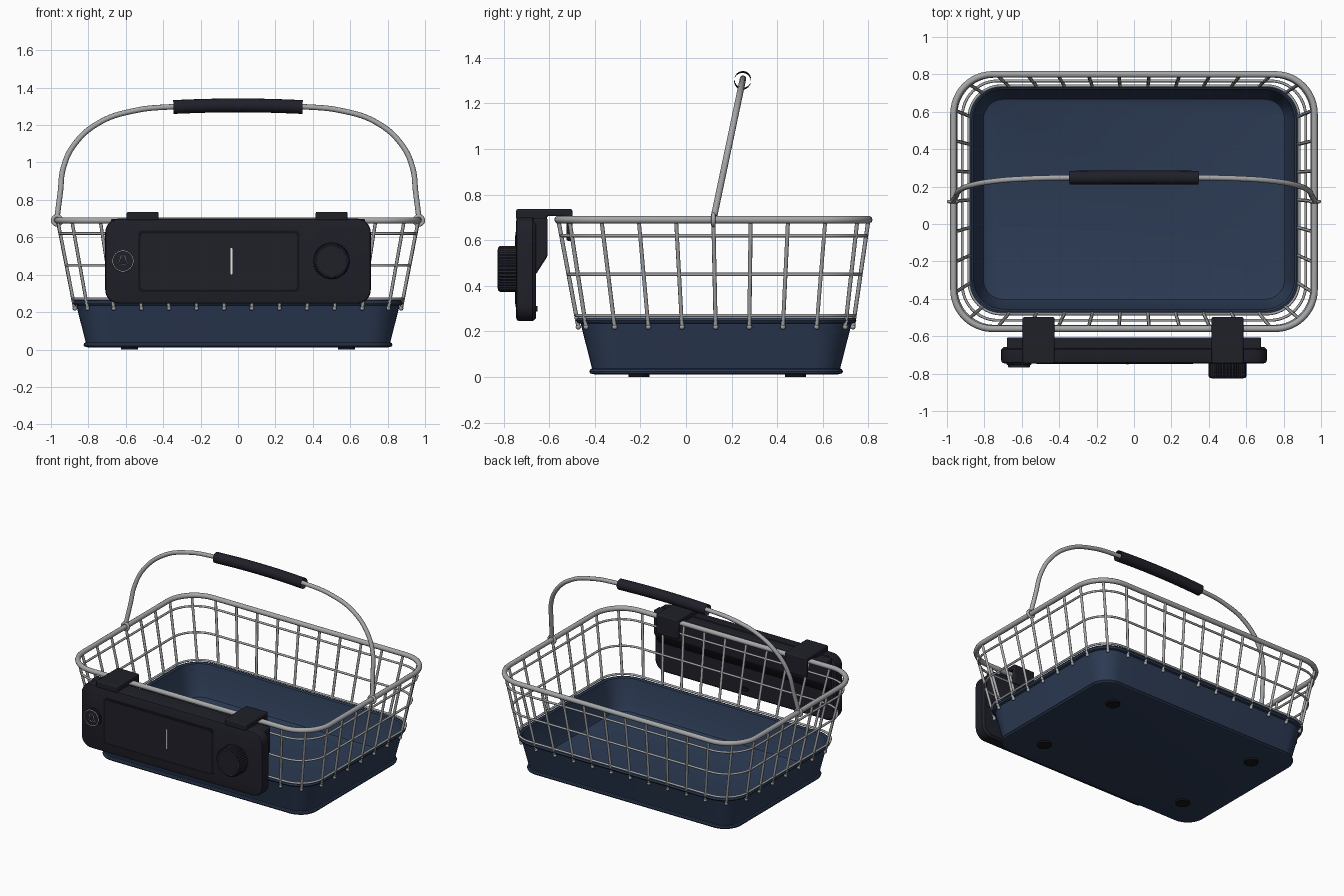
import bpy, bmesh
from math import sin, cos, pi
from mathutils import Vector

cube = bpy.data.objects.get("Cube")
if cube:
    bpy.data.objects.remove(cube, do_unlink=True)


def material(name, r, g, b):
    m = bpy.data.materials.new(name)
    m.use_nodes = True
    m.diffuse_color = (r, g, b, 1)
    bsdf = next(n for n in m.node_tree.nodes if n.type == 'BSDF_PRINCIPLED')
    bsdf.inputs["Base Color"].default_value = (r, g, b, 1)
    return m


BLUE = material("navy blue", .025, .043, .088)
DARK = material("charcoal", .014, .014, .022)
BLACK = material("black rubber", .007, .007, .009)
METAL = material("grey metal", .38, .385, .395)
WHITE = material("white", .85, .85, .85)


def finish(obj, mat, angle=.6):
    obj.data.materials.clear()
    obj.data.materials.append(mat)
    bpy.ops.object.select_all(action='DESELECT')
    obj.select_set(True)
    bpy.context.view_layer.objects.active = obj
    bpy.ops.object.shade_smooth_by_angle(angle=angle)
    return obj


def add_mesh(name, bm, mat):
    bmesh.ops.recalc_face_normals(bm, faces=bm.faces)
    me = bpy.data.meshes.new(name)
    bm.to_mesh(me)
    bm.free()
    obj = bpy.data.objects.new(name, me)
    bpy.context.collection.objects.link(obj)
    return finish(obj, mat)


def loft(name, sections, mat):
    """Skin a list of equal-length closed sections and cap both ends."""
    bm = bmesh.new()
    rings = [[bm.verts.new(p) for p in s] for s in sections]
    n = len(rings[0])
    for a, b in zip(rings, rings[1:]):
        for i in range(n):
            j = (i + 1) % n
            bm.faces.new((a[i], a[j], b[j], b[i]))
    bm.faces.new(rings[0])
    bm.faces.new(rings[-1])
    return add_mesh(name, bm, mat)


def tubes(name, paths, radius, mat, cyclic=False, smooth=False, caps=True, res=3):
    """Round wire along each path, turned into a mesh."""
    cu = bpy.data.curves.new(name, 'CURVE')
    cu.dimensions = '3D'
    cu.bevel_depth = radius
    cu.bevel_resolution = res
    cu.use_fill_caps = caps
    for path in paths:
        sp = cu.splines.new('BEZIER' if smooth else 'POLY')
        pts = sp.bezier_points if smooth else sp.points
        pts.add(len(path) - 1)
        for p, co in zip(pts, path):
            if smooth:
                p.co = co
                p.handle_left_type = p.handle_right_type = 'AUTO'
            else:
                p.co = (*co, 1)
        sp.use_cyclic_u = cyclic
    tmp = bpy.data.objects.new(name + " path", cu)
    bpy.context.collection.objects.link(tmp)
    dg = bpy.context.evaluated_depsgraph_get()
    me = bpy.data.meshes.new_from_object(tmp.evaluated_get(dg))
    bpy.data.objects.remove(tmp, do_unlink=True)
    obj = bpy.data.objects.new(name, me)
    bpy.context.collection.objects.link(obj)
    return finish(obj, mat, 1.0)


def rounded(hx, hy, r, seg=8):
    """Rounded rectangle starting at the middle of its right side."""
    pts = [(hx, 0)]
    for k, (sx, sy) in enumerate(((1, 1), (-1, 1), (-1, -1), (1, -1))):
        for i in range(seg + 1):
            a = (k + i / seg) * pi / 2
            pts.append((sx * (hx - r) + r * cos(a), sy * (hy - r) + r * sin(a)))
    return pts


def circle(r, n=40, groove=0):
    return [((r - groove * (i % 2)) * cos(2 * pi * i / n),
             (r - groove * (i % 2)) * sin(2 * pi * i / n)) for i in range(n)]


def flat(pts, z, cx=0, cy=0):
    return [(x + cx, y + cy, z) for x, y in pts]


def upright(pts, y, cx=0, cz=0):
    return [(x + cx, y, z + cz) for x, z in pts]


def evenly(pts, count):
    """Points at equal arc lengths round a closed outline."""
    pts = [Vector(p) for p in pts]
    pts.append(pts[0])
    step = sum((b - a).length for a, b in zip(pts, pts[1:])) / count
    out, walked = [], 0
    for a, b in zip(pts, pts[1:]):
        d = (b - a).length
        while len(out) < count and len(out) * step <= walked + d:
            out.append(a.lerp(b, (len(out) * step - walked) / d))
        walked += d
    return out


# Tray: outer wall with foot flange and rolled lip, then inner wall and floor
tray_profile = [(.805, .012), (.822, .016), (.826, .025), (.822, .034), (.814, .038),
                (.864, .234), (.878, .238), (.885, .249), (.88, .259), (.868, .262),
                (.858, .255), (.815, .06), (.805, .042), (.788, .036)]
loft("tray", [flat(rounded(h, h - .27, h - .7), z, cy=.132) for h, z in tray_profile], BLUE)
for x in (-.58, .58):
    for y in (-.205, .48):
        loft("foot", [flat(circle(.046), z, x, y) for z in (0, .02)], BLACK)

# Wire basket
LOW, HIGH = .22, .69


def basket_outline(z):
    t = (z - LOW) / (HIGH - LOW)
    return [(x, y + .13 - .01 * t) for x, y in
            rounded(.873 + .092 * t, .602 + .078 * t, .17 + .04 * t, 12)]


tubes("rim", [flat(basket_outline(HIGH), HIGH)], .0175, METAL, cyclic=True)
tubes("wire_hoops", [flat(basket_outline(z), z) for z in (.27, .45, .62)],
      .0075, METAL, cyclic=True, res=2)
COUNT = 38
feet = evenly(basket_outline(LOW), COUNT)
tops = evenly(basket_outline(HIGH), COUNT)
tubes("upright_wires", [[(*a, LOW), (*b, HIGH)] for a, b in zip(feet, tops)],
      .009, METAL, res=2)
bm = bmesh.new()
for p in feet:
    made = bmesh.ops.create_icosphere(bm, subdivisions=2, radius=.012)
    bmesh.ops.translate(bm, verts=made["verts"], vec=(p.x, p.y, LOW))
add_mesh("wire_ends", bm, METAL)


# Swing handle, leaning back, with eyes round the rim and a sleeve grip
def lean(x, z):
    return (x, .12 + (z - .69) * .21, z)


half = [(.967, .71), (.95, .84), (.934, .97), (.875, 1.096), (.74, 1.214),
        (.553, 1.277), (.35, 1.298)]
arch = half + [(0, 1.308)] + [(-x, z) for x, z in reversed(half)]
tubes("handle", [[lean(x, z) for x, z in arch]], .0145, METAL, smooth=True)
tubes("handle_eyes", [upright(circle(.024, 20), .12, s * .967, .69) for s in (1, -1)],
      .0095, METAL, cyclic=True)
tubes("grip", [[lean(x, 1.305 - .07 * x * x) for x in (-.345, -.17, 0, .17, .345)]],
      .037, DARK, smooth=True, caps=False, res=6)

# Front control unit: slab with softened edges and a thicker upper spine
slab = [(.015, -.745), (.004, -.741), (0, -.73), (0, -.672), (.012, -.658)]
loft("control_body", [upright(rounded(.71 - i, .2275 - i, .075 - i), y, 0, .4725)
                      for i, y in slab], DARK)


def extrude_x(name, profile, x0, x1, mat, bevel):
    obj = loft(name, [[(x, y, z) for y, z in profile] for x in (x0, x1)], mat)
    mod = obj.modifiers.new("soft edges", 'BEVEL')
    mod.width, mod.segments, mod.limit_method = bevel, 3, 'ANGLE'
    return obj


extrude_x("control_spine", [(-.67, .44), (-.655, .455), (-.607, .53), (-.607, .698), (-.67, .698)],
          -.68, .68, DARK, .015)
hook = [(-.745, .69), (-.745, .736), (-.498, .736), (-.498, .597),
        (-.524, .597), (-.524, .706), (-.61, .706), (-.61, .69)]
for x in (-.51, .5):
    extrude_x("rim_clip", hook, x - .085, x + .085, DARK, .008)
loft("rear_port", [upright(rounded(.03, .012, .01), y, 0, .3) for y in (-.66, -.65)], BLACK)

# Screen: dark seam, inner plate and white marker
loft("screen_seam", [upright(rounded(.432, .164, .025), y, -.102, .471)
                     for y in (-.74, -.747)], BLACK)
loft("screen", [upright(rounded(.418, .15, .018), y, -.102, .471)
                for y in (-.742, -.749)], DARK)
loft("screen_marker", [upright(rounded(.0045, .07, .002), y, -.035, .472)
                       for y in (-.745, -.751)], WHITE)

# Ribbed knob with a blue ring
knob = [(.101, -.735), (.101, -.815), (.094, -.824)]
loft("knob", [upright(circle(r, 80, .005), y, .5, .474) for r, y in knob], DARK)
tubes("knob_ring", [upright(circle(.084, 48), -.823, .5, .474)], .003, BLUE, cyclic=True)

# Bell button with a ring and bell sign
BX, BZ = -.615, .473
loft("bell_button", [upright(circle(r), y, BX, BZ) for r, y in
                     ((.066, -.735), (.066, -.752), (.059, -.754), (.059, -.765))], DARK)
tubes("bell_button_ring", [upright(circle(.055), -.765, BX, BZ)], .0022, WHITE, cyclic=True)
side = [(.03, -.018), (.017, 0), (.014, .018), (.005, .032)]
bell = side + [(-x, z) for x, z in reversed(side)]
clapper = [(.008, -.018), (.006, -.027), (-.006, -.027), (-.008, -.018)]
tubes("bell_sign", [upright(p, -.765, BX, BZ) for p in (bell, clapper)],
      .0018, WHITE, cyclic=True, res=1)
